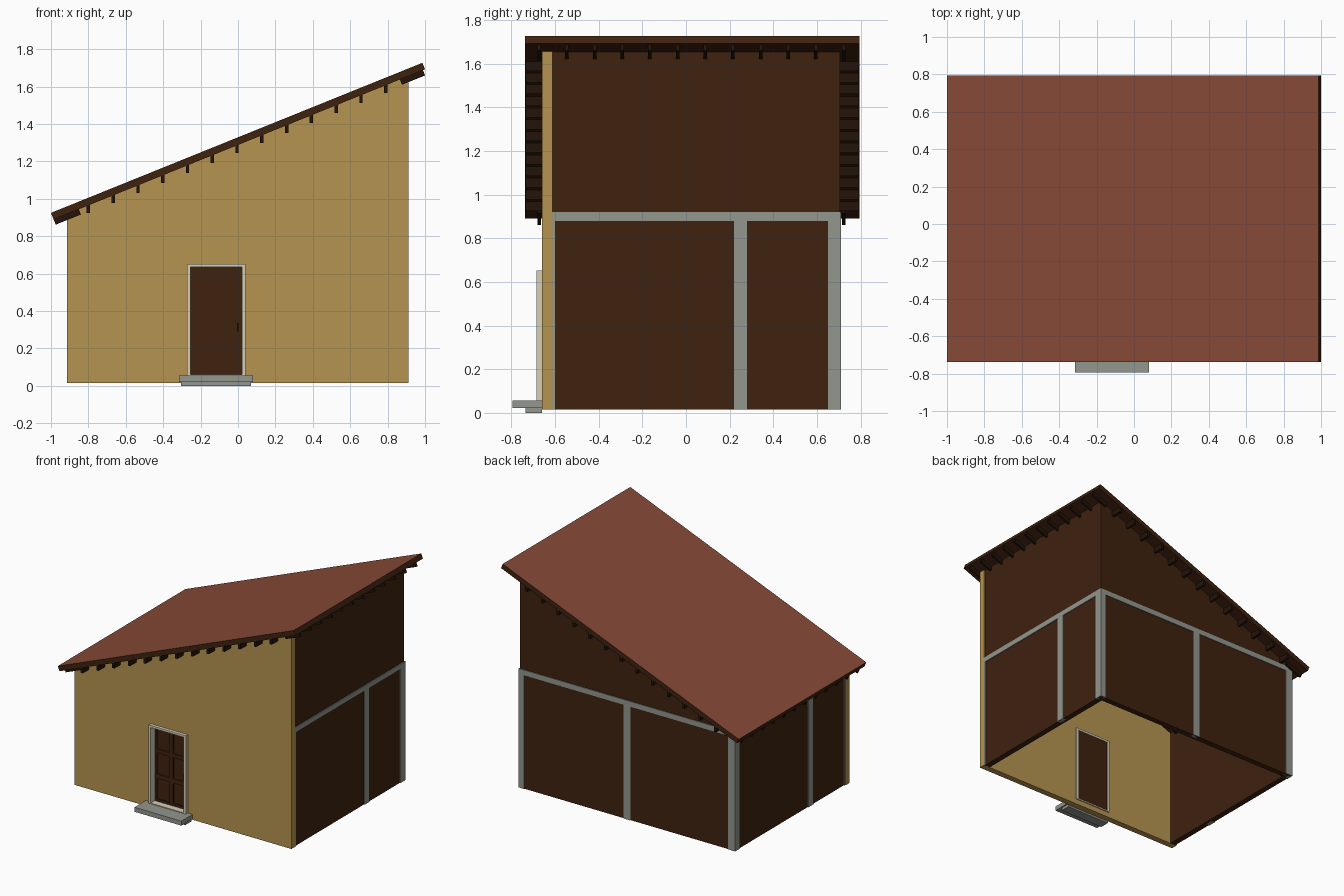
import bpy, bmesh, math
from mathutils import Matrix, Vector

if "Cube" in bpy.data.objects:
    bpy.data.objects.remove(bpy.data.objects["Cube"])


def material(name, r, g, b):
    lin = lambda c: ((c / 255 + 0.055) / 1.055) ** 2.4 if c > 10 else c / 255 / 12.92
    m = bpy.data.materials.new(name)
    m.diffuse_color = (lin(r), lin(g), lin(b), 1)
    m.use_nodes = True
    m.node_tree.nodes["Principled BSDF"].inputs["Base Color"].default_value = m.diffuse_color
    return m


TAN = material("tan plaster", 182, 148, 80)
BROWN = material("brown wood", 62, 34, 15)
DARK = material("dark rafter wood", 34, 19, 9)
RED = material("red roof", 135, 74, 55)
GREY = material("grey stone", 147, 150, 142)
CREAM = material("cream frame", 214, 207, 182)


def finish(name, bm, mat):
    bmesh.ops.recalc_face_normals(bm, faces=bm.faces)
    me = bpy.data.meshes.new(name)
    bm.to_mesh(me)
    bm.free()
    me.materials.append(mat)
    ob = bpy.data.objects.new(name, me)
    bpy.context.collection.objects.link(ob)
    return ob


def boxes(name, mat, dims, matrix=None):
    """One object from (x0, x1, y0, y1, z0, z1) boxes."""
    bm = bmesh.new()
    for x0, x1, y0, y1, z0, z1 in dims:
        t = Matrix.Translation(((x0 + x1) / 2, (y0 + y1) / 2, (z0 + z1) / 2))
        s = Matrix.Diagonal((x1 - x0, y1 - y0, z1 - z0, 1))
        bmesh.ops.create_cube(bm, size=1, matrix=t @ s)
    if matrix:
        bm.transform(matrix)
    return finish(name, bm, mat)


# Roof frame: origin at the low top edge, local x runs up the slope
PITCH, LEN, THICK = math.radians(22), 2.142, 0.038
SLOPE = Matrix.Translation((-1, 0, 0.925)) @ Matrix.Rotation(-PITCH, 4, 'Y')
ROOF_Y0, ROOF_Y1, BASE = -0.738, 0.795, 0.015


def under(x):
    return 0.925 + (x + 1) * math.tan(PITCH) - THICK / math.cos(PITCH)


def sloped_wall(name, mat, x0, x1, y0, y1):
    """Wall with its top following the roof."""
    bm = bmesh.new()
    prof = [(x0, BASE), (x1, BASE), (x1, under(x1)), (x0, under(x0))]
    f = bm.faces.new([bm.verts.new((x, y0, z)) for x, z in prof])
    ext = bmesh.ops.extrude_face_region(bm, geom=[f])
    bmesh.ops.translate(bm, vec=Vector((0, y1 - y0, 0)),
                        verts=[v for v in ext['geom'] if isinstance(v, bmesh.types.BMVert)])
    return finish(name, bm, mat)


# Walls
front = sloped_wall("front_wall", TAN, -0.915, 0.912, -0.66, -0.612)
sloped_wall("back_wall", BROWN, -0.905, 0.905, 0.66, 0.705)
sloped_wall("right_wall", BROWN, 0.86, 0.905, -0.612, 0.66)
sloped_wall("left_wall", BROWN, -0.905, -0.86, -0.612, 0.66)

# Door opening
cutter = boxes("door_cutter", TAN, [(-0.262, 0.032, -0.75, -0.5, 0.06, 0.645)])
cutter.hide_render = True
cutter.hide_viewport = True
mod = front.modifiers.new("opening", 'BOOLEAN')
mod.operation = 'DIFFERENCE'
mod.object = cutter

# Grey timbers on the sides and back
TOP = 0.92
for side, s, mid in (("right", 1, 0.25), ("left", -1, -0.2)):
    xs = sorted((s * 0.88, s * 0.911))
    boxes(side + "_timbers", GREY, [
        (*xs, -0.612, -0.6, BASE, TOP),
        (*xs, mid - 0.03, mid + 0.03, BASE, 0.88),
        (*xs, 0.65, 0.71, BASE, 0.88),
        (*xs, -0.6, 0.71, 0.88, TOP)])
boxes("back_timbers", GREY, [
    (-0.88, -0.85, 0.68, 0.71, BASE, 0.88),
    (-0.028, 0.028, 0.68, 0.71, BASE, 0.88),
    (0.865, 0.88, 0.68, 0.71, BASE, 0.88),
    (-0.88, 0.88, 0.68, 0.71, 0.88, TOP)])

# Roof slab with red top face
roof = boxes("roof", BROWN, [(0, LEN, ROOF_Y0, ROOF_Y1, -THICK, 0)], SLOPE)
roof.data.materials.append(RED)
for p in roof.data.polygons:
    if p.normal.z > 0.8:
        p.material_index = 1

# Purlin tails under the front and back overhangs
purlins = []
for i in range(13):
    x = -0.8 + i * 0.1325
    for y0, y1 in ((ROOF_Y0 + 0.003, -0.64), (0.69, ROOF_Y1 - 0.003)):
        purlins.append((x - 0.009, x + 0.009, y0, y1, under(x) - 0.04, under(x) + 0.01))
boxes("purlin_tails", DARK, purlins)

# Rafter tails under the low and high eaves
rafters = []
for i in range(12):
    y = -0.672 + i * 0.1267
    for u0, u1 in ((0, 0.145), (LEN - 0.145, LEN - 0.012)):
        rafters.append((u0, u1, y - 0.008, y + 0.008, -THICK - 0.03, -THICK + 0.01))
boxes("rafter_tails", DARK, rafters, SLOPE)

# Door frame
F0, F1 = -0.685, -0.604
boxes("door_frame", CREAM, [
    (-0.272, -0.255, F0, F1, 0.055, 0.652),
    (0.022, 0.04, F0, F1, 0.055, 0.652),
    (-0.255, 0.022, F0, F1, 0.636, 0.652),
    (-0.255, 0.022, F0, F1, 0.055, 0.062)])

# Door leaf with raised stiles and rails, leaving six panels
boxes("door", BROWN, [(-0.255, 0.022, -0.628, -0.608, 0.062, 0.636)])
R0, R1 = -0.636, -0.626
bars = [(a, b, R0, R1, 0.062, 0.636) for a, b in
        ((-0.255, -0.237), (-0.132, -0.101), (0.004, 0.022))]
for z0, z1 in ((0.062, 0.08), (0.235, 0.27), (0.43, 0.46), (0.618, 0.636)):
    bars += [(a, b, R0, R1, z0, z1) for a, b in ((-0.237, -0.132), (-0.101, 0.004))]
boxes("door_stiles_and_rails", BROWN, bars)
boxes("door_handle", DARK, [(-0.006, 0.002, -0.655, -0.648, 0.29, 0.335),
                            (-0.006, 0.002, -0.65, -0.63, 0.29, 0.298),
                            (-0.006, 0.002, -0.65, -0.63, 0.327, 0.335)])

# Entrance steps
boxes("upper_step", GREY, [(-0.315, 0.08, -0.795, -0.66, 0.022, 0.056)])
boxes("lower_step", GREY, [(-0.305, 0.07, -0.735, -0.66, 0.0, 0.022)])
